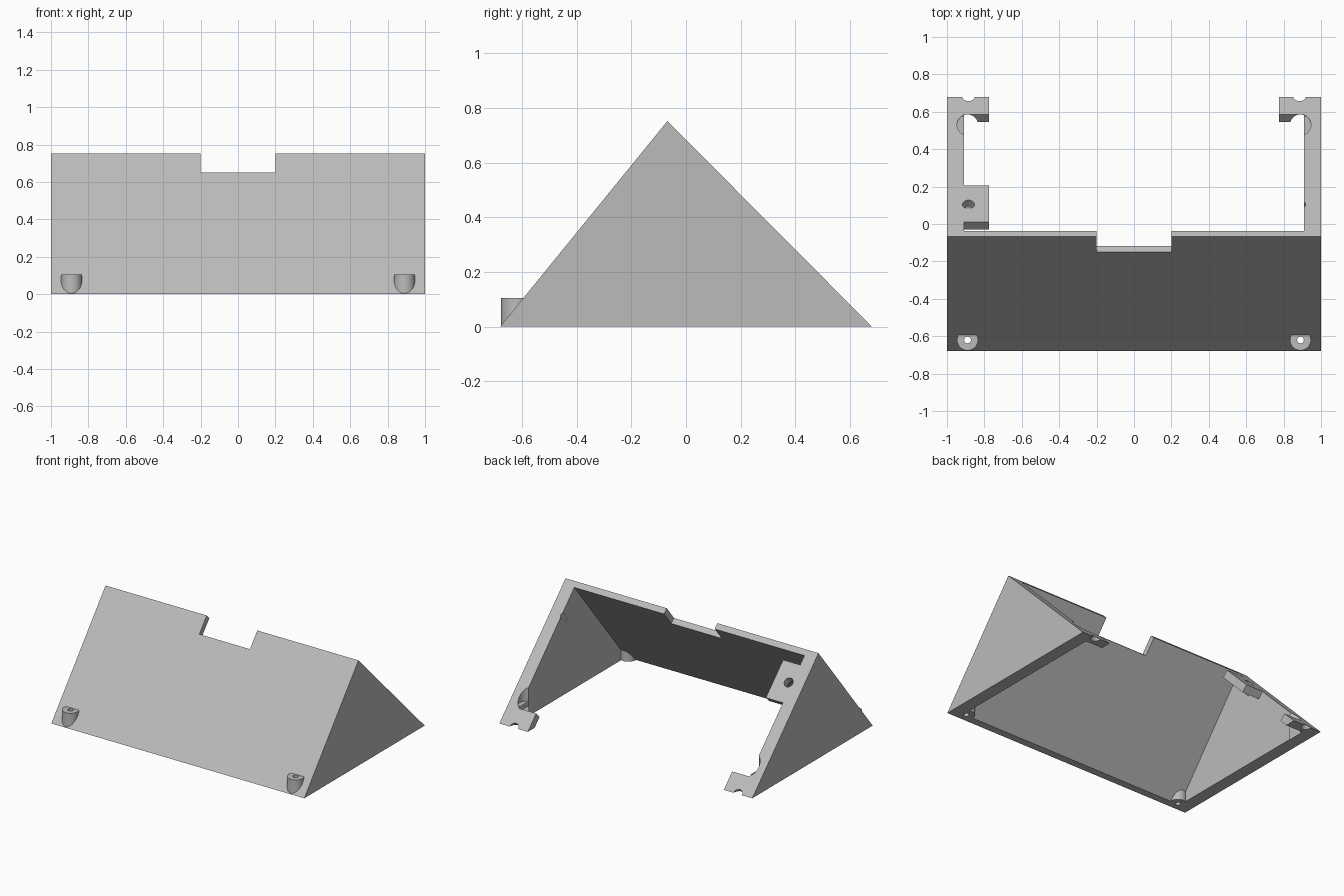
import bpy, bmesh, math
from mathutils import Vector, Matrix

cube = bpy.data.objects.get("Cube")
if cube:
    bpy.data.objects.remove(cube, do_unlink=True)

grey = bpy.data.materials.new("plain grey")
grey.use_nodes = True
colour = (0.5, 0.5, 0.5, 1)
grey.diffuse_color = colour
grey.node_tree.nodes["Principled BSDF"].inputs["Base Color"].default_value = colour

# Main dimensions: triangular cross-section in the (y, z) plane
FOOT, APEX, HEEL = Vector((-0.68, 0)), Vector((-0.068, 0.752)), Vector((0.68, 0))
WALL_IN = 0.91
up = (APEX - FOOT).normalized()
into_panel = Vector((up.y, -up.x))
down_back = (HEEL - APEX).normalized()
into_back = Vector((down_back.y, -down_back.x))


def finish(name, bm):
    bmesh.ops.recalc_face_normals(bm, faces=bm.faces)
    mesh = bpy.data.meshes.new(name)
    bm.to_mesh(mesh)
    bm.free()
    mesh.materials.append(grey)
    obj = bpy.data.objects.new(name, mesh)
    bpy.context.collection.objects.link(obj)
    return obj


def prism(name, profile, x0, x1):
    """Extrude a (y, z) profile along x."""
    bm = bmesh.new()
    face = bm.faces.new([bm.verts.new((x0, p[0], p[1])) for p in profile])
    new = bmesh.ops.extrude_face_region(bm, geom=[face])["geom"]
    bmesh.ops.translate(bm, vec=(x1 - x0, 0, 0),
                        verts=[v for v in new if isinstance(v, bmesh.types.BMVert)])
    return finish(name, bm)


def rod(name, centre, radius, length, axis=(0, 0, 1)):
    bm = bmesh.new()
    turn = Vector(axis).to_track_quat("Z", "Y").to_matrix().to_4x4()
    bmesh.ops.create_cone(bm, cap_ends=True, segments=32, radius1=radius, radius2=radius,
                          depth=length, matrix=Matrix.Translation(centre) @ turn)
    return finish(name, bm)


def combine(target, other, operation):
    other.hide_render = True
    mod = target.modifiers.new(operation.lower(), "BOOLEAN")
    mod.operation, mod.object, mod.solver = operation, other, "EXACT"
    bpy.context.view_layer.objects.active = target
    bpy.ops.object.modifier_apply(modifier=mod.name)
    bpy.data.objects.remove(other, do_unlink=True)


def on_back(y):
    """Point of the back slope at a given y."""
    return APEX + (HEEL - APEX) * ((y - APEX.x) / (HEEL.x - APEX.x))


def line_floor(p, d):
    """Where a line meets the floor."""
    return p - d * (p.y / d.y)


# Sloping front panel with a notch in its top edge
thick = 0.042
inner_foot = line_floor(FOOT + into_panel * thick, up)
inner_top = APEX + down_back * (thick / down_back.dot(into_panel))
stand = prism("sloping_stand", [FOOT, APEX, inner_top, inner_foot], -0.95, 0.95)
p = FOOT + (APEX - FOOT) * (0.65 / APEX.y)
a, b = p - into_panel * 0.05, p + into_panel * 0.1
combine(stand, prism("notch", [a, b, b + up * 0.3, a + up * 0.3], -0.2, 0.2), "DIFFERENCE")

# Back tab profiles
tab = 0.055
t0, t1 = on_back(0.01), on_back(0.205)
upper = [t0, t1, t1 + into_back * tab, t0 + into_back * tab]
t2 = on_back(0.585)
low_in = t2 + into_back * tab
lower = [t2, HEEL, line_floor(low_in, down_back), low_in]
back_axis = (0, into_back.x, into_back.y)

for s in (-1, 1):
    # Triangular side wall and the two mounting tabs
    combine(stand, prism("side_wall", [FOOT, APEX, HEEL], s * WALL_IN, s), "UNION")
    for profile in (upper, lower):
        combine(stand, prism("back_tab", profile, s * 0.775, s * 0.93), "UNION")
    # Access pocket above the rear screw boss
    combine(stand, rod("pocket", (s * 0.89, 0.53, 0.205), 0.056, 0.2), "DIFFERENCE")
    # Vertical screw bosses with through holes
    for y in (-0.62, 0.53):
        combine(stand, rod("boss", (s * 0.89, y, 0.0525), 0.056, 0.105), "UNION")
        combine(stand, rod("boss_hole", (s * 0.89, y, 0.04), 0.018, 0.16), "DIFFERENCE")
    # Screw holes square to the back slope
    for y, r in ((0.105, 0.032), (0.68, 0.033)):
        q = on_back(y)
        combine(stand, rod("tab_hole", (s * 0.885, q.x, q.y), r, 0.16, back_axis), "DIFFERENCE")

# Smooth round parts, sharp edges kept
bpy.ops.object.select_all(action="DESELECT")
stand.select_set(True)
bpy.context.view_layer.objects.active = stand
bpy.ops.object.shade_smooth_by_angle(angle=math.radians(30))
